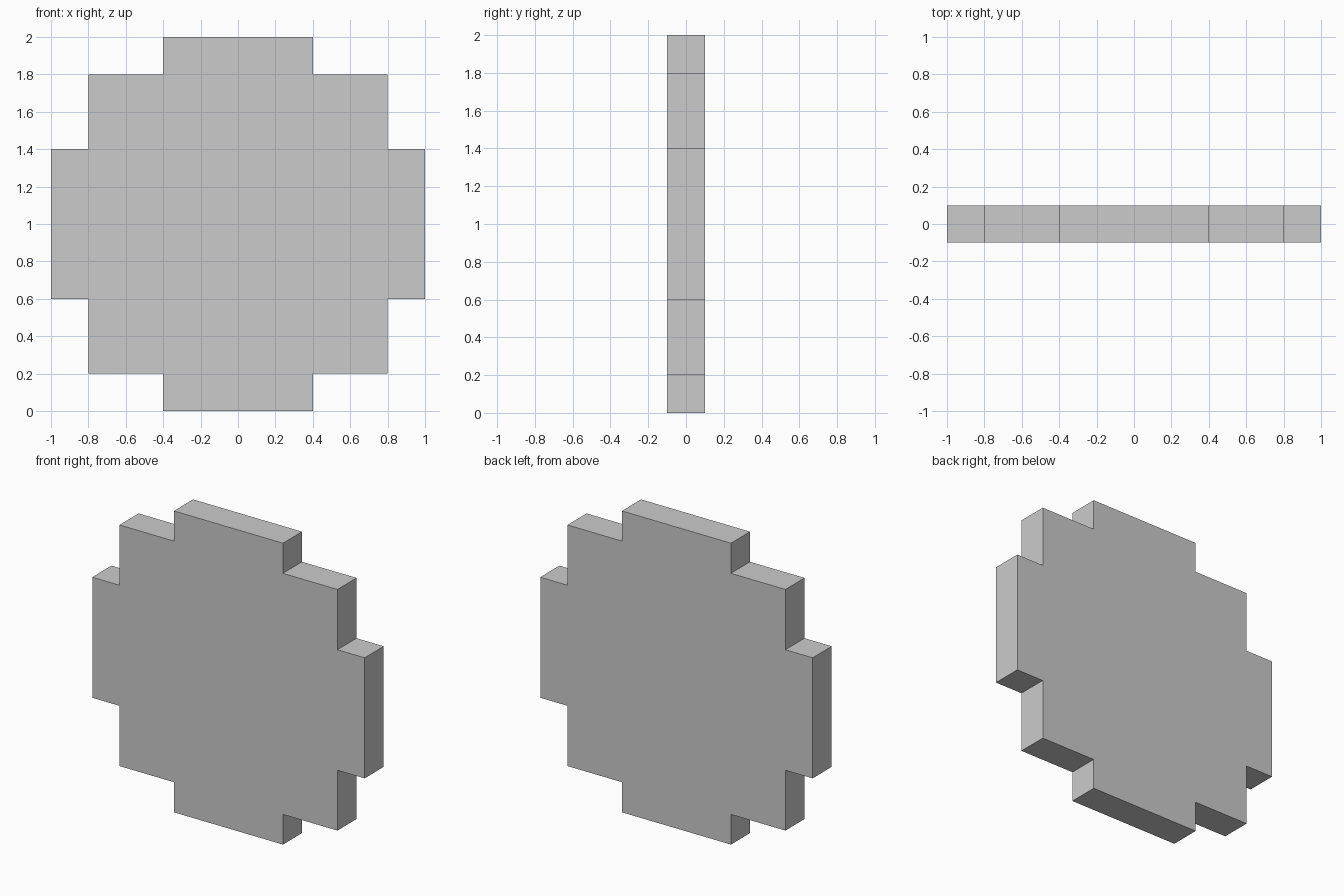
import bpy
import bmesh

if "Cube" in bpy.data.objects:
    bpy.data.objects.remove(bpy.data.objects["Cube"])

HALF_DEPTH = 0.1

# Upper right quarter of the stepped outline, relative to the disc centre
quarter = [(1.0, 0.4), (0.8, 0.4), (0.8, 0.8), (0.4, 0.8), (0.4, 1.0)]

# Mirror the quarter into a full counter-clockwise outline
right_to_left = quarter + [(-x, z) for x, z in reversed(quarter)]
outline = right_to_left + [(-x, -z) for x, z in right_to_left]

# Stepped disc: front face extruded to the back
bm = bmesh.new()
front = bm.faces.new([bm.verts.new((x, -HALF_DEPTH, z + 1)) for x, z in outline])
extruded = bmesh.ops.extrude_face_region(bm, geom=[front], use_keep_orig=True)
back_verts = [g for g in extruded["geom"] if isinstance(g, bmesh.types.BMVert)]
bmesh.ops.translate(bm, verts=back_verts, vec=(0, 2 * HALF_DEPTH, 0))
bmesh.ops.recalc_face_normals(bm, faces=bm.faces)

mesh = bpy.data.meshes.new("stepped_disc")
bm.to_mesh(mesh)
bm.free()
disc = bpy.data.objects.new("stepped_disc", mesh)
bpy.context.collection.objects.link(disc)
